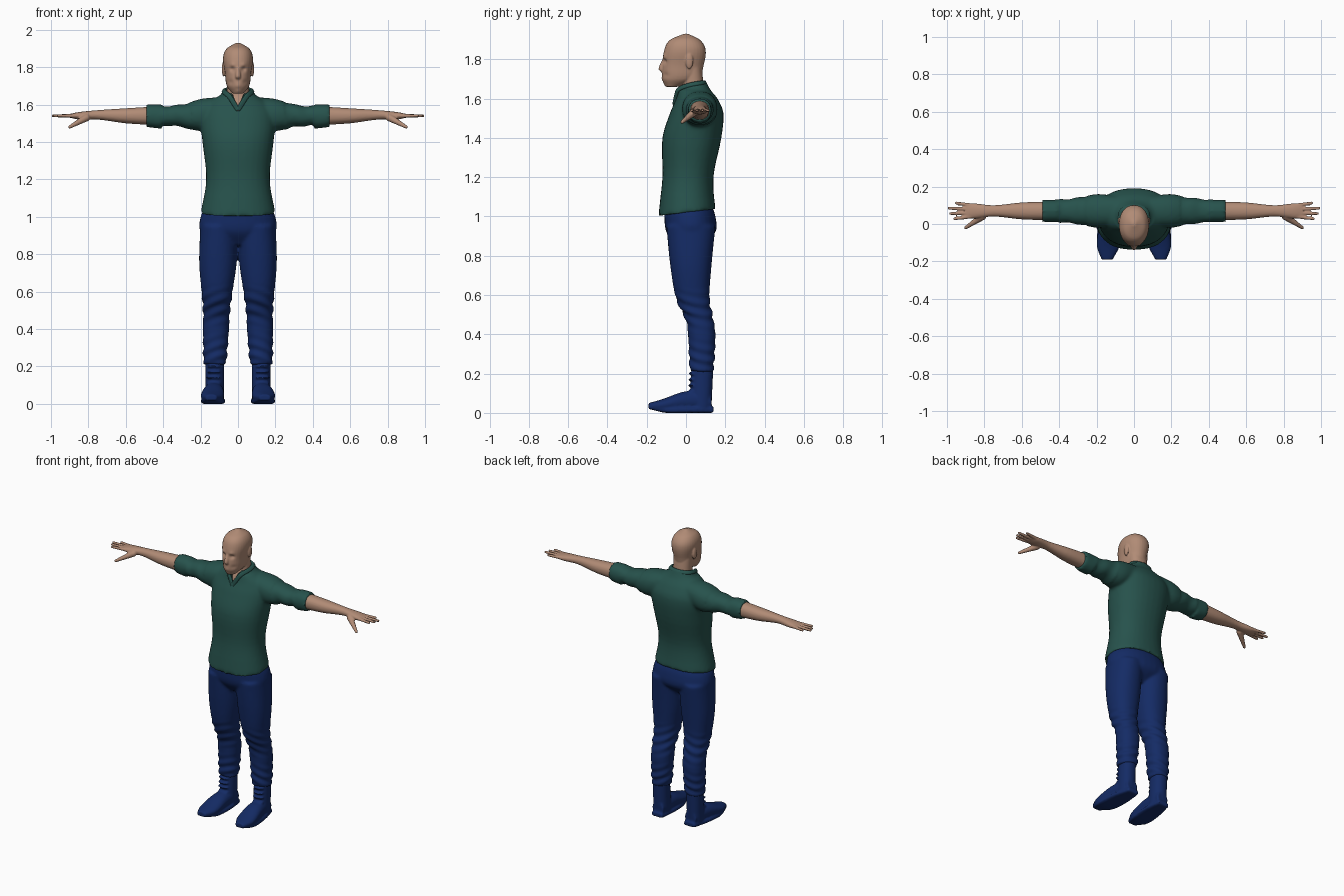
import bpy, bmesh, math
from mathutils import Matrix, Vector

if "Cube" in bpy.data.objects:
    bpy.data.objects.remove(bpy.data.objects["Cube"], do_unlink=True)


def material(name, *rgb):
    mat = bpy.data.materials.new(name)
    mat.use_nodes = True
    mat.diffuse_color = (*rgb, 1)
    mat.node_tree.nodes["Principled BSDF"].inputs["Base Color"].default_value = (*rgb, 1)
    return mat


SKIN = material("skin", .44, .26, .18)
GREEN = material("green cloth", .02, .085, .073)
NAVY = material("navy cloth", .007, .024, .13)
SIDES = {"left": 1, "right": -1}
SHOULDER_HEIGHT = 1.54
ARM_DEPTH = .07


def refine(rows, steps=5):
    """Interpolate rows smoothly along their first value."""
    last = len(rows) - 1

    def tangent(i):
        before, after = Vector(rows[max(i - 1, 0)]), Vector(rows[min(i + 1, last)])
        return (after - before) / (after[0] - before[0])

    for i in range(last):
        start, end = Vector(rows[i]), Vector(rows[i + 1])
        span = end[0] - start[0]
        for step in range(steps):
            t = step / steps
            ease = t * t * (3 - 2 * t)
            bend = tangent(i) * t * (1 - t) ** 2 - tangent(i + 1) * t * t * (1 - t)
            row = start.lerp(end, ease) + bend * span
            row[0] = start[0] + span * t
            yield row
    yield Vector(rows[last])


def loft(bm, axis, rows, side=1, centre=lambda along: 0, base=0, power=2.2, segments=32):
    """Tube of rounded rings; each row is (along, half width, low edge, high edge)."""
    rings, faces = [], []
    for along, width, low, high in refine(rows):
        ring = []
        for i in range(segments):
            angle = math.tau * i / segments
            c, s = [math.copysign(abs(f(angle)) ** (2 / power), f(angle)) for f in (math.cos, math.sin)]
            u = centre(along) + c * width
            v = base + (low + high) / 2 + s * (high - low) / 2
            x, y, z = {"x": (along, u, v), "y": (u, along, v), "z": (u, v, along)}[axis]
            ring.append(bm.verts.new((x * side, y, z)))
        rings.append(ring)
    faces += [bm.faces.new(rings[0]), bm.faces.new(rings[-1])]
    for lower, upper in zip(rings, rings[1:]):
        for i in range(segments):
            faces.append(bm.faces.new((lower[i - 1], upper[i - 1], upper[i], lower[i])))
    bmesh.ops.recalc_face_normals(bm, faces=faces)


def ball(bm, location, radii):
    bmesh.ops.create_uvsphere(bm, u_segments=16, v_segments=10, radius=1,
                              matrix=Matrix.LocRotScale(Vector(location), None, Vector(radii)))


def capsule(bm, start, end, start_radius, end_radius):
    start, end = Vector(start), Vector(end)
    direction = end - start
    place = Matrix.LocRotScale((start + end) / 2, direction.to_track_quat("Z", "Y"), None)
    bmesh.ops.create_cone(bm, cap_ends=True, segments=16, radius1=start_radius, radius2=end_radius,
                          depth=direction.length, matrix=place)
    ball(bm, start, [start_radius] * 3)
    ball(bm, end, [end_radius] * 3)


def add_object(bm, name):
    mesh = bpy.data.meshes.new(name)
    bm.to_mesh(mesh)
    bm.free()
    obj = bpy.data.objects.new(name, mesh)
    bpy.context.collection.objects.link(obj)
    return obj


def finish(bm, name, mat, voxel, smooth, sculpt=None, cutter=None):
    """Fuse the pieces into one skin, soften it, cut it and shape it."""
    obj = add_object(bm, name)
    fuse = obj.modifiers.new("fuse", "REMESH")
    fuse.mode, fuse.voxel_size = "VOXEL", voxel
    soften = obj.modifiers.new("soften", "SMOOTH")
    soften.factor, soften.iterations = .5, smooth
    if cutter:
        cut = obj.modifiers.new("cut", "BOOLEAN")
        cut.operation, cut.object, cut.solver = "DIFFERENCE", cutter, "EXACT"
    depsgraph = bpy.context.evaluated_depsgraph_get()
    mesh = bpy.data.meshes.new_from_object(obj.evaluated_get(depsgraph))
    obj.modifiers.clear()
    obj.data = mesh
    if sculpt:
        moves = [sculpt(vert.co, vert.normal) for vert in mesh.vertices]
        for vert, move in zip(mesh.vertices, moves):
            vert.co += move
    mesh.materials.clear()
    mesh.materials.append(mat)
    mesh.polygons.foreach_set("material_index", [0] * len(mesh.polygons))
    mesh.shade_smooth()
    mesh.set_sharp_from_angle(angle=math.radians(50))


# Shirt: torso with rolled sleeves
bm = bmesh.new()
loft(bm, "z", [(1.02, .2, -.14, .15), (1.2, .17, -.12, .14), (1.4, .19, -.12, .18), (1.53, .2, -.08, .19),
               (1.6, .17, -.05, .16), (1.65, .1, -.04, .12), (1.69, .08, -.03, .1)])
for side in SIDES.values():
    sleeve = dict(side=side, centre=lambda along: ARM_DEPTH, base=SHOULDER_HEIGHT)
    loft(bm, "x", [(.1, .08, -.04, .1), (.2, .09, -.08, .09), (.3, .07, -.06, .06), (.42, .06, -.05, .05)], **sleeve)
    loft(bm, "x", [(.41, .06, -.07, .06), (.49, .06, -.06, .06)], **sleeve)


def drape(co, normal):
    """Tilt the hem and the neckline, and ripple the sleeves."""
    move = Vector()
    if co.z < 1.1:
        move.z = co.y * (1.1 - co.z) * 1.5
    elif co.z > 1.64 and abs(co.x) < .12:
        move.z = (co.y - .09) * (co.z - 1.64) * 6
    if .25 < abs(co.x) < .4:
        move += normal * .003 * math.sin(co.x * 60 + co.z * 25)
    return move


# Neckline: a wedge removed from the shirt front
wedge = bmesh.new()
triangle = wedge.faces.new([wedge.verts.new((x, -.3, z)) for x, z in ((0, 1.56), (.05, 1.75), (-.05, 1.75))])
extruded = bmesh.ops.extrude_face_region(wedge, geom=[triangle])["geom"]
bmesh.ops.translate(wedge, vec=(0, .31, 0), verts=[v for v in extruded if isinstance(v, bmesh.types.BMVert)])
bmesh.ops.recalc_face_normals(wedge, faces=wedge.faces)
cutter = add_object(wedge, "neckline_cutter")
cutter.hide_render = True
finish(bm, "shirt", GREEN, .01, 5, drape, cutter)
bpy.data.objects.remove(cutter, do_unlink=True)

# Collar: a band around the neck and down both edges of the opening
half = [(0, -.06, 1.57), (.03, -.05, 1.62), (.05, -.04, 1.65), (.08, .02, 1.67), (.07, .08, 1.68)]
path = half + [(0, .1, 1.68)] + [(-x, y, z) for x, y, z in reversed(half)]
band = bpy.data.curves.new("collar", "CURVE")
band.dimensions, band.bevel_depth, band.extrude = "3D", .008, .005
band.use_fill_caps = True
spline = band.splines.new("NURBS")
spline.points.add(len(path) - 1)
for point, location in zip(spline.points, path):
    point.co = (*location, 1)
spline.use_endpoint_u, spline.order_u = True, 3
band.materials.append(GREEN)
bpy.context.collection.objects.link(bpy.data.objects.new("collar", band))

# Head: neck, skull, nose and ears
bm = bmesh.new()
loft(bm, "z", [(1.53, .09, -.04, .12), (1.6, .07, -.04, .09), (1.66, .06, -.02, .09), (1.76, .06, -.02, .08)])
loft(bm, "z", [(1.66, .03, -.1, -.04), (1.7, .06, -.12, .06), (1.77, .07, -.12, .09),
               (1.85, .08, -.11, .1), (1.9, .06, -.08, .07), (1.93, .01, -.01, .01)])
loft(bm, "z", [(1.73, .01, -.12, -.1), (1.75, .015, -.14, -.1), (1.8, .01, -.12, -.09)])
for side in SIDES.values():
    ball(bm, (side * .077, .017, 1.79), (.01, .02, .04))

# Face shaping: sideways distance, height and push of each feature
FEATURES = {"socket": (.03, 1.79, .012), "brow": (.03, 1.81, -.005), "cheek": (.04, 1.72, .005),
            "lips": (0, 1.7, -.004), "chin": (0, 1.67, -.005)}


def shape_face(co, normal):
    push = 0
    if co.y < -.04 and co.z > 1.65:
        for x, z, strength in FEATURES.values():
            distance = math.hypot(abs(co.x) - x, co.z - z) / .014
            push += strength * math.exp(-distance ** 2)
    return Vector((0, push, 0))


finish(bm, "head", SKIN, .0045, 4, shape_face)

# Forearms with hands: palm, four fingers and thumb
for name, side in SIDES.items():
    bm = bmesh.new()
    loft(bm, "x", [(.44, .05, -.05, .05), (.6, .045, -.04, .04), (.75, .03, -.02, .03),
                   (.85, .04, -.02, .02), (.9, .04, -.01, .01)],
         side, lambda along: ARM_DEPTH, SHOULDER_HEIGHT)
    for i, reach in enumerate((.95, .99, .98, .96)):
        spread = .02 * (1.5 - i)
        capsule(bm, (side * .87, ARM_DEPTH + spread, SHOULDER_HEIGHT),
                (side * reach, ARM_DEPTH + spread * 1.4, SHOULDER_HEIGHT), .011, .008)
    capsule(bm, (side * .81, .04, 1.53), (side * .9, -.02, 1.48), .02, .009)
    finish(bm, name + "_forearm_and_hand", SKIN, .005, 2)

# Trousers: hips and legs
bm = bmesh.new()
loft(bm, "z", [(.85, .12, -.05, .08), (.92, .2, -.1, .15), (1, .2, -.11, .15), (1.06, .17, -.11, .13)])
for side in SIDES.values():
    loft(bm, "z", [(.21, .06, .02, .14), (.4, .07, .01, .15), (.47, .07, 0, .14), (.58, .08, -.05, .12),
                   (.75, .1, -.08, .13), (.95, .1, -.1, .15)], side, lambda along: .13 - .03 * along)


def crease(co, normal):
    """Ripple the cloth around the knees and above the boots."""
    amount = sum(max(0, 1 - abs(co.z - height) / .12) for height in (.52, .27))
    return normal * .005 * amount * math.sin(co.z * 110 + abs(co.x) * 40 + co.y * 25)


finish(bm, "trousers", NAVY, .009, 4, crease)

# Boots: shaft, foot, flat sole and laces
def toe_out(along):
    return .13 - .07 * along


for name, side in SIDES.items():
    bm = bmesh.new()
    loft(bm, "z", [(.03, .05, .02, .13), (.25, .05, .03, .14)], side, lambda along: .125)
    loft(bm, "y", [(-.19, .03, .02, .05), (-.12, .06, .01, .07), (0, .055, .01, .11), (.13, .04, .01, .1)],
         side, toe_out)
    loft(bm, "y", [(-.19, .03, .02, .04), (-.1, .06, 0, .03), (.03, .06, 0, .03), (.14, .04, 0, .03)],
         side, toe_out, power=4)
    for row in range(4):
        ball(bm, (side * toe_out(0), .03, .11 + .03 * row), (.04, .02, .006))
    finish(bm, name + "_boot", NAVY, .007, 3)
